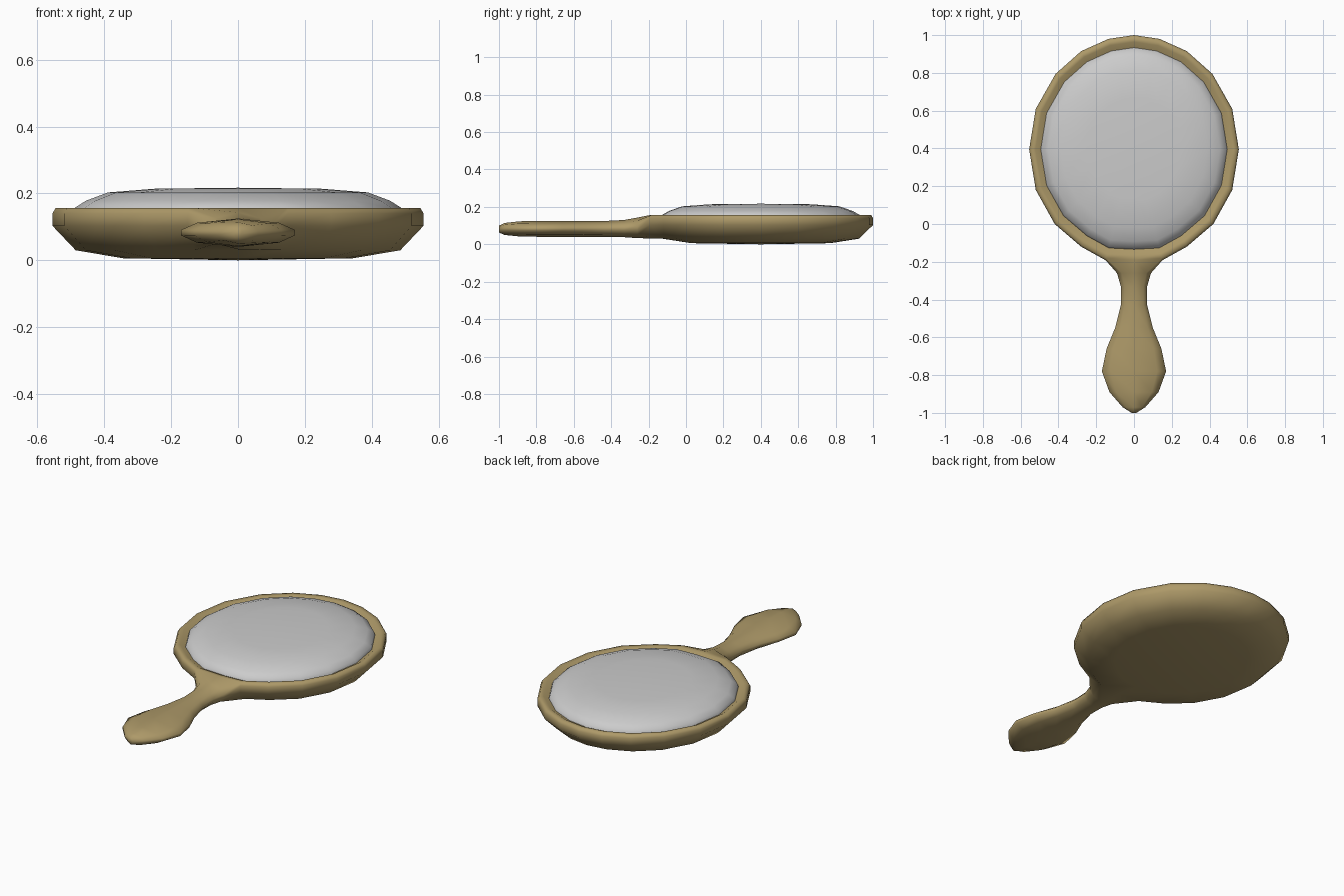
import bpy, bmesh

if "Cube" in bpy.data.objects:
    bpy.data.objects.remove(bpy.data.objects["Cube"])

# Right half of the head outline, from the top to the neck, then mirrored
HALF = [(0, 1), (.135, .98), (.28, .915), (.415, .795), (.52, .61), (.555, .395),
        (.52, .18), (.42, 0), (.28, -.12), (.15, -.192), (0, -.2)]
OUTLINE = HALF + [(-x, y) for x, y in HALF[-2:0:-1]]
N = len(OUTLINE)
CY = .4


def ring(bm, scale, z):
    return [bm.verts.new((x * scale, CY + (y - CY) * scale, z)) for x, y in OUTLINE]


def bridge(bm, a, b, skip=()):
    n = len(a)
    for i in range(n):
        if i not in skip:
            j = (i + 1) % n
            bm.faces.new((a[i], a[j], b[j], b[i]))


def cap(bm, loop, z):
    c = bm.verts.new((0, CY, z))
    for i in range(len(loop)):
        bm.faces.new((loop[i], loop[(i + 1) % len(loop)], c))


def finish(bm, name, color=None):
    bmesh.ops.recalc_face_normals(bm, faces=bm.faces)
    for f in bm.faces:
        f.smooth = True
    me = bpy.data.meshes.new(name)
    bm.to_mesh(me)
    bm.free()
    ob = bpy.data.objects.new(name, me)
    bpy.context.collection.objects.link(ob)
    if color:
        mat = bpy.data.materials.new(name + "_material")
        mat.diffuse_color = color
        mat.use_nodes = True
        mat.node_tree.nodes["Principled BSDF"].inputs["Base Color"].default_value = mat.diffuse_color
        me.materials.append(mat)
    return ob


# Frame: concentric rings from the inner lip, over the rim, to the back
bm = bmesh.new()
PROFILE = [(.85, .135), (.9, .14), (.94, .155), (.983, .157),
           (1, .14), (1, .103), (.875, .03), (.62, .006)]
rings = [ring(bm, s, z) for s, z in PROFILE]
neck = (9, 10)  # outline segments left open for the handle
for k in range(len(rings) - 1):
    bridge(bm, rings[k], rings[k + 1], neck if 3 <= k <= 5 else ())
cap(bm, rings[0], .135)
cap(bm, rings[-1], 0)

# Handle: sections lofted out of the opening in the rim
A, B, C, D = rings[3:7]
loop = [A[11], A[10], A[9], B[9], C[9], D[9], D[10], D[11], C[11], B[11]]
SECTIONS = [  # y, half width, top, bottom
    (-.26, .09, .143, .033), (-.33, .07, .13, .038), (-.43, .07, .125, .04),
    (-.55, .1, .125, .04), (-.66, .145, .125, .04), (-.78, .17, .125, .04),
    (-.89, .13, .123, .042), (-.97, .06, .114, .05), (-1, .012, .1, .063)]
for y, w, t, b in SECTIONS:
    d = (t - b) * .15
    m, e = (t + b) / 2, (t - b) * .1
    pts = [(-.72, t - d), (0, t), (.72, t - d), (1, m + e), (1, m - e),
           (.72, b + d), (0, b), (-.72, b + d), (-1, m - e), (-1, m + e)]
    new = [bm.verts.new((u * w, y, z)) for u, z in pts]
    bridge(bm, loop, new)
    loop = new
bm.faces.new(loop)
finish(bm, "frame_and_handle", (.42, .32, .14, 1))

# Mirror: shallow dome set inside the rim
bm = bmesh.new()
dome = [ring(bm, s, z) for s, z in
        [(.89, .14), (.88, .157), (.82, .178), (.7, .203), (.45, .214)]]
for a, b in zip(dome, dome[1:]):
    bridge(bm, a, b)
cap(bm, dome[-1], .217)
finish(bm, "mirror_glass")
